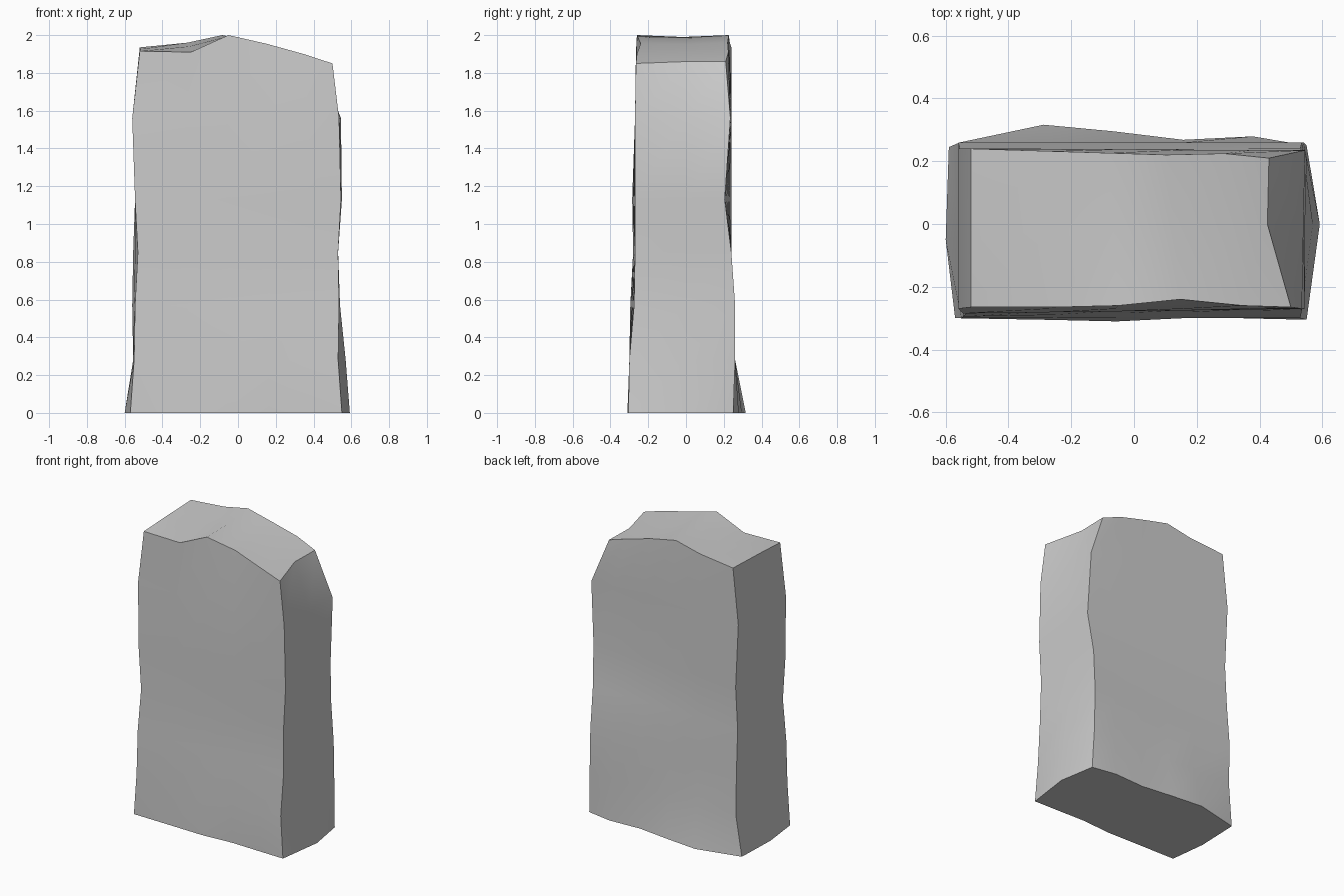
import bpy, bmesh, math
from mathutils import Vector

if "Cube" in bpy.data.objects:
    bpy.data.objects.remove(bpy.data.objects["Cube"])

# Heights of the rings; the last one follows the uneven crown
levels = [0, .28, .57, .85, 1.13, 1.56, None]

# Corner outlines per ring as (x, y)
front_left = [(-.57, -.30), (-.55, -.30), (-.545, -.295), (-.53, -.28), (-.545, -.285), (-.56, -.27), (-.52, -.265)]
front_right = [(.55, -.305), (.53, -.30), (.535, -.275), (.53, -.27), (.545, -.27), (.535, -.27), (.5, -.265)]
back_right = [(.55, .25), (.54, .26), (.535, .26), (.53, .24), (.55, .205), (.545, .235), (.43, .21)]
back_left = [(-.59, .245), (-.555, .26), (-.56, .26), (-.555, .24), (-.54, .24), (-.56, .24), (-.52, .24)]

# Middle line of the two narrow sides
right_mid = [.592, .57, .54, .53, .545, .54, .425]
left_mid = [-.60, -.555, -.55, -.545, -.545, -.56, -.52]

# Column positions across the slab, crown heights and surface bumps
cols = [0, .265, .46, .655, .85, 1]
front_z = [1.915, 1.91, 2.0, 1.955, 1.90, 1.85]
mid_z = [1.925, 1.94, 1.99, 1.95, 1.905, 1.86]
back_z = [1.935, 1.96, 2.0, 1.96, 1.91, 1.86]
foot_back = [0, .07, .048, .02, .03, 0]
foot_front = [0, -.004, -.008, .008, .003, 0]
top_front = [0, 0, .005, .025, .005, 0]
top_back = [0, 0, 0, 0, .01, 0]

bm = bmesh.new()


def row(a, b, bumps, heights):
    pts = []
    for t, d, z in zip(cols, bumps, heights):
        p = Vector(a).lerp(Vector(b), t)
        pts.append(bm.verts.new((p.x, p.y + d, z)))
    return pts


# Rings running front, right side, back, left side
rings = []
for i, z in enumerate(levels):
    top, foot = z is None, i == 0
    flat = [0] * 6
    fb = foot_front if foot else top_front if top else flat
    bb = foot_back if foot else top_back if top else flat
    front = row(front_left[i], front_right[i], fb, front_z if top else [z] * 6)
    back = row(back_left[i], back_right[i], bb, back_z if top else [z] * 6)
    rm = bm.verts.new((right_mid[i], 0, mid_z[-1] if top else z))
    lm = bm.verts.new((left_mid[i], -.05, mid_z[0] if top else z))
    rings.append(front + [rm] + back[::-1] + [lm])

# Upright walls
for a, b in zip(rings, rings[1:]):
    n = len(a)
    for k in range(n):
        j = (k + 1) % n
        bm.faces.new((a[k], a[j], b[j], b[k]))

# Foot
bm.faces.new(rings[0][::-1])

# Uneven crown, with one middle row
r = rings[-1]
front, rm, back, lm = r[:6], r[6], r[7:13][::-1], r[13]
middle = [lm]
for k in range(1, 5):
    p = (front[k].co + back[k].co) / 2
    middle.append(bm.verts.new((p.x, p.y, mid_z[k])))
middle.append(rm)
for a, b in ((front, middle), (middle, back)):
    for k in range(5):
        bm.faces.new((a[k], a[k + 1], b[k + 1], b[k]))

bmesh.ops.recalc_face_normals(bm, faces=bm.faces)
mesh = bpy.data.meshes.new("stone_slab")
bm.to_mesh(mesh)
bm.free()
slab = bpy.data.objects.new("stone_slab", mesh)
bpy.context.collection.objects.link(slab)
bpy.context.view_layer.objects.active = slab
slab.select_set(True)
bpy.ops.object.shade_smooth_by_angle(angle=math.radians(35))
